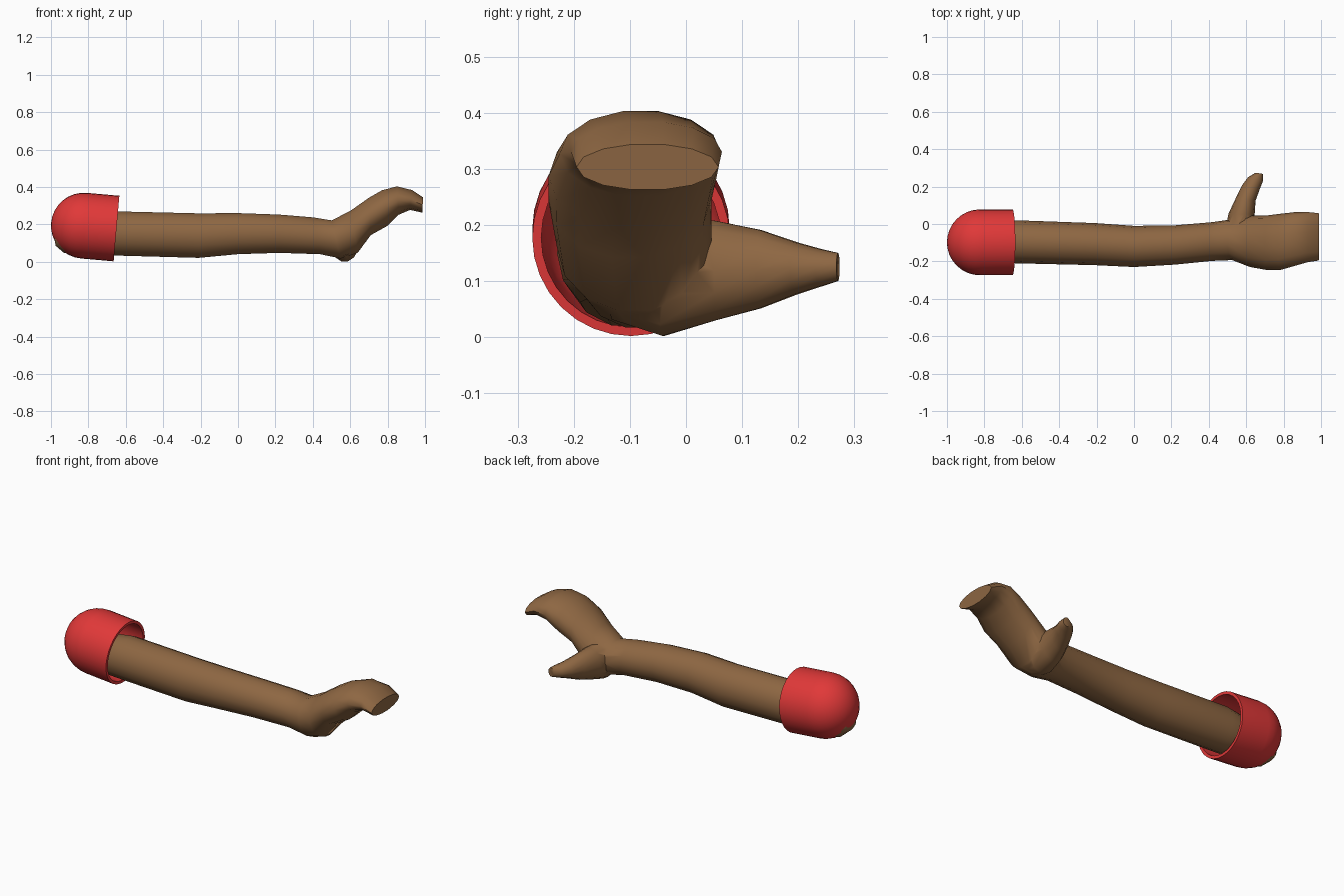
import bpy, bmesh, math
from mathutils import Vector, Matrix

if "Cube" in bpy.data.objects:
    bpy.data.objects.remove(bpy.data.objects["Cube"])

SIDES = 14


def material(name, rgb):
    m = bpy.data.materials.new(name)
    m.diffuse_color = (*rgb, 1)
    m.use_nodes = True
    m.node_tree.nodes["Principled BSDF"].inputs["Base Color"].default_value = m.diffuse_color
    return m


def finish(obj, mat, angle):
    obj.data.materials.clear()
    obj.data.materials.append(mat)
    bpy.ops.object.select_all(action='DESELECT')
    obj.select_set(True)
    bpy.context.view_layer.objects.active = obj
    bpy.ops.object.shade_smooth_by_angle(angle=math.radians(angle))


def loft(name, rings):
    """Skin elliptical rings given as (centre, half axis, half axis)."""
    bm = bmesh.new()
    loops = []
    for c, u, v in rings:
        loops.append([bm.verts.new(c + u * math.cos(a) + v * math.sin(a))
                      for a in (2 * math.pi * i / SIDES for i in range(SIDES))])
    for a, b in zip(loops, loops[1:]):
        for i in range(SIDES):
            j = (i + 1) % SIDES
            bm.faces.new((a[i], a[j], b[j], b[i]))
    bm.faces.new(loops[0])
    bm.faces.new(loops[-1])
    bmesh.ops.recalc_face_normals(bm, faces=bm.faces)
    me = bpy.data.meshes.new(name)
    bm.to_mesh(me)
    bm.free()
    obj = bpy.data.objects.new(name, me)
    bpy.context.collection.objects.link(obj)
    return obj


brown = material("bark", (0.27, 0.135, 0.055))
red = material("cap_red", (0.75, 0.04, 0.04))

# Main branch: bottom x, z, top x, z, then y range
main = [
    (-.975, .085, -.985, .15, -.15, -.05),
    (-.93, .045, -.94, .23, -.19, 0),
    (-.64, .03, -.63, .272, -.21, .02),
    (-.21, .018, -.21, .262, -.22, .005),
    (0, .038, 0, .263, -.23, -.01),
    (.22, .045, .22, .255, -.217, -.007),
    (.44, .038, .40, .24, -.197, .01),
    (.55, .015, .50, .224, -.193, .025),
    (.64, .045, .60, .275, -.23, .045),
    (.71, .14, .70, .345, -.245, .045),
    (.80, .19, .77, .385, -.245, .055),
    (.86, .25, .85, .405, -.225, .063),
    (.92, .276, .93, .385, -.205, .064),
    (.985, .262, .99, .345, -.195, .058),
]
rings = []
for xb, zb, xt, zt, y0, y1 in main:
    c = Vector(((xb + xt) / 2, (y0 + y1) / 2, (zb + zt) / 2))
    rings.append((c, Vector((0, (y1 - y0) / 2, 0)),
                  Vector(((xt - xb) / 2, 0, (zt - zb) / 2))))
branch = loft("branch", rings)

# Side shoot: left x, y, right x, y, then z range
side = [
    (.48, -.12, .63, -.14, .03, .17),
    (.49, -.03, .65, -.05, .0, .215),
    (.505, .055, .645, .05, .028, .21),
    (.545, .14, .65, .125, .05, .193),
    (.58, .21, .672, .185, .076, .17),
    (.61, .25, .69, .23, .09, .158),
    (.65, .274, .69, .268, .1, .151),
]
rings = []
for xl, yl, xr, yr, z0, z1 in side:
    c = Vector(((xl + xr) / 2, (yl + yr) / 2, (z0 + z1) / 2))
    rings.append((c, Vector(((xr - xl) / 2, (yr - yl) / 2, 0)),
                  Vector((0, 0, (z1 - z0) / 2))))
shoot = loft("side_shoot", rings)

# Fuse the shoot into the branch
mod = branch.modifiers.new("fuse", 'BOOLEAN')
mod.operation, mod.solver, mod.object = 'UNION', 'EXACT', shoot
bpy.context.view_layer.objects.active = branch
bpy.ops.object.modifier_apply(modifier=mod.name)
bpy.data.objects.remove(shoot)
finish(branch, brown, 50)

# Hollow domed cap, spun from a half profile (outer dome, rim, inner dome)
R, wall, skirt = .176, .016, .175
arc = [math.radians(90 * i / 8) for i in range(9)]
profile = [(-R * math.cos(a), R * math.sin(a)) for a in arc]
profile += [(skirt, R), (skirt, R - wall)]
profile += [(-(R - wall) * math.cos(a), (R - wall) * math.sin(a)) for a in reversed(arc)]
bm = bmesh.new()
vs = [bm.verts.new((x, 0, r)) for x, r in profile]
es = [bm.edges.new(p) for p in zip(vs, vs[1:])]
bmesh.ops.spin(bm, geom=vs + es, cent=(0, 0, 0), axis=(1, 0, 0),
               angle=2 * math.pi, steps=32)
bmesh.ops.remove_doubles(bm, verts=bm.verts, dist=1e-4)
bmesh.ops.recalc_face_normals(bm, faces=bm.faces)
bm.transform(Matrix.Translation((-.824, -.098, .193)) @ Matrix.Rotation(math.radians(5), 4, 'Y'))
me = bpy.data.meshes.new("cap")
bm.to_mesh(me)
bm.free()
cap = bpy.data.objects.new("cap", me)
bpy.context.collection.objects.link(cap)
finish(cap, red, 40)
